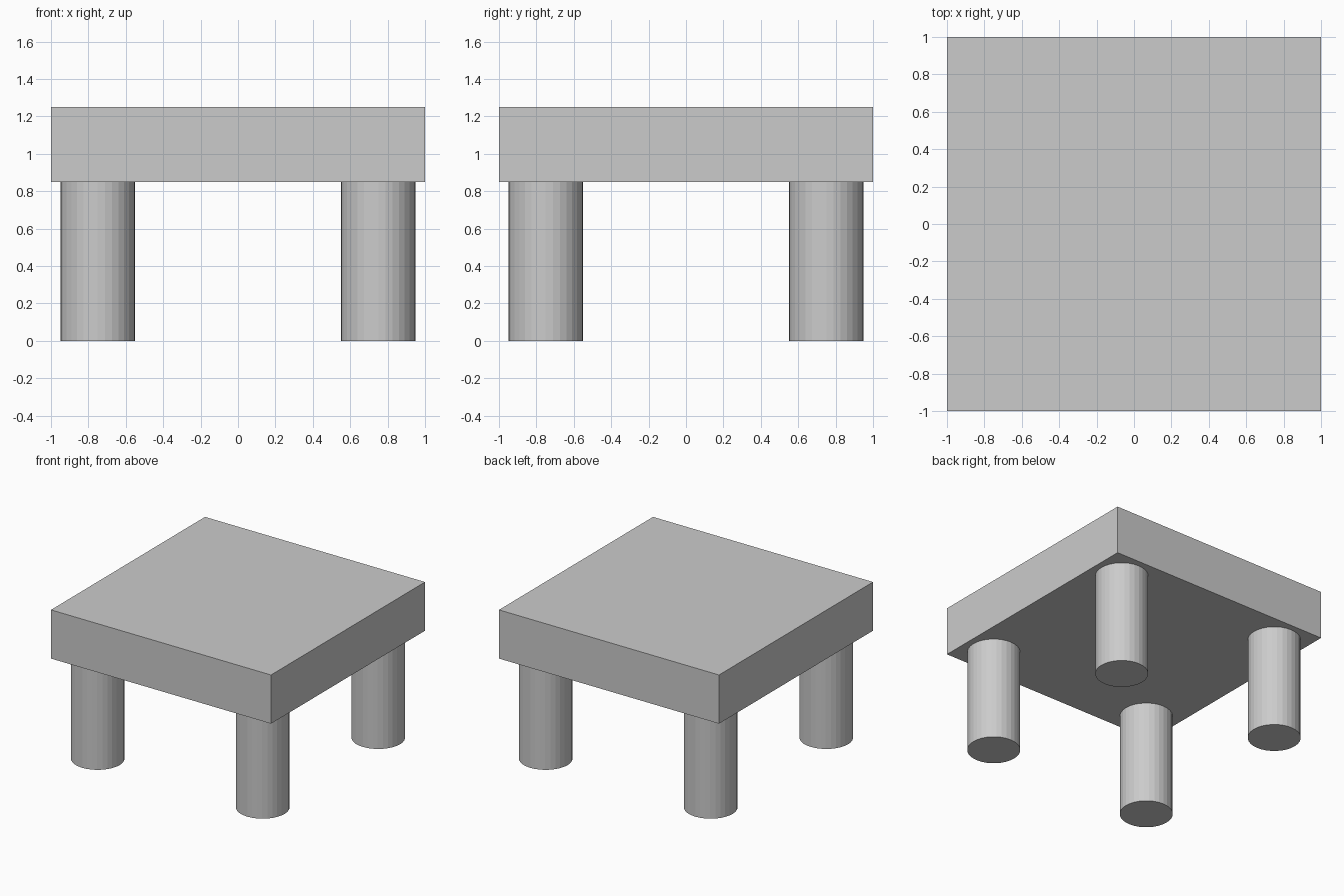
import bpy

if "Cube" in bpy.data.objects:
    bpy.data.objects.remove(bpy.data.objects["Cube"])

TOP_Z, SLAB, LEG_R, LEG_H, OFFSET = 1.25, 0.40, 0.20, 0.85, 0.75

# Thick square table top
bpy.ops.mesh.primitive_cube_add(size=1, location=(0, 0, TOP_Z - SLAB / 2))
top = bpy.context.object
top.name = "table_top"
top.scale = (2, 2, SLAB)
bpy.ops.object.transform_apply(location=False, rotation=False, scale=True)

# Four round, flat-faceted legs
for side, sx in (("left", -1), ("right", 1)):
    for end, sy in (("front", -1), ("back", 1)):
        bpy.ops.mesh.primitive_cylinder_add(
            vertices=32, radius=LEG_R, depth=LEG_H,
            location=(sx * OFFSET, sy * OFFSET, LEG_H / 2))
        bpy.context.object.name = f"{end}_{side}_leg"
